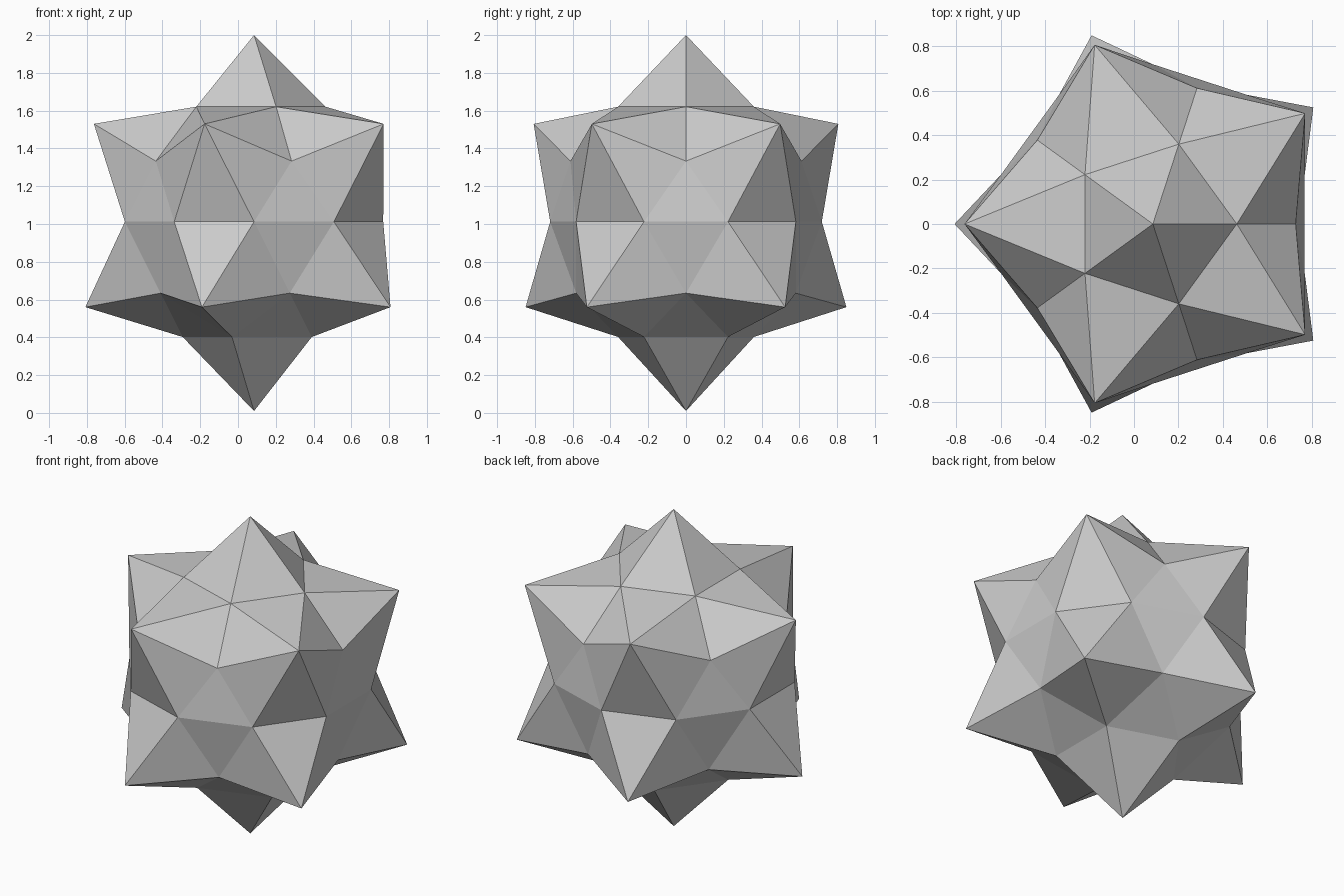
import bpy, bmesh
from math import cos, sin, radians

if "Cube" in bpy.data.objects:
    bpy.data.objects.remove(bpy.data.objects["Cube"])

CX = 0.085          # axis offset that centres the five-fold outline
bm = bmesh.new()


def ring(radius, z, start, n=5):
    """Ring of n vertices around the vertical axis."""
    return [bm.verts.new((CX + radius * cos(radians(start + 360 * k / n)),
                          radius * sin(radians(start + 360 * k / n)), z))
            for k in range(n)]


# Poles, spike tips and valley rings from top to bottom
top = bm.verts.new((CX, 0, 2.0))
crown = ring(0.378, 1.621, 0)
upper_tip = ring(0.848, 1.53, 36)
upper_mid = ring(0.643, 1.333, 0)
equator = ring(0.719, 1.012, 18, 10)
lower_mid = ring(0.611, 0.634, 0)
lower_tip = ring(0.893, 0.56, 36)
base = ring(0.378, 0.402, 36)
bottom = bm.verts.new((CX, 0, 0.01))

for k in range(5):
    n = (k + 1) % 5
    e0, e1, e2 = equator[2 * k - 1], equator[2 * k], equator[2 * k + 1]
    up, low = upper_tip[k], lower_tip[k]
    faces = [
        # Top spike and the upper ring of spikes
        (top, crown[k], crown[n]),
        (crown[k], up, crown[n]),
        (crown[k], upper_mid[k], up),
        (crown[n], up, upper_mid[n]),
        (upper_mid[k], e1, up),
        (upper_mid[n], up, e2),
        (up, e1, e2),
        (upper_mid[k], e0, e1),
        # Lower ring of spikes, each on a pentagon
        (low, e2, e1),
        (low, e1, lower_mid[k]),
        (low, lower_mid[k], base[k]),
        (low, base[k], lower_mid[n]),
        (low, lower_mid[n], e2),
        # Flat triangles between them and the bottom spike
        (lower_mid[k], e1, e0),
        (lower_mid[n], base[k], base[n]),
        (bottom, base[n], base[k]),
    ]
    for f in faces:
        bm.faces.new(f)

bmesh.ops.recalc_face_normals(bm, faces=bm.faces[:])
mesh = bpy.data.meshes.new("spiked_star_ball")
bm.to_mesh(mesh)
bm.free()
bpy.context.collection.objects.link(bpy.data.objects.new("spiked_star_ball", mesh))
